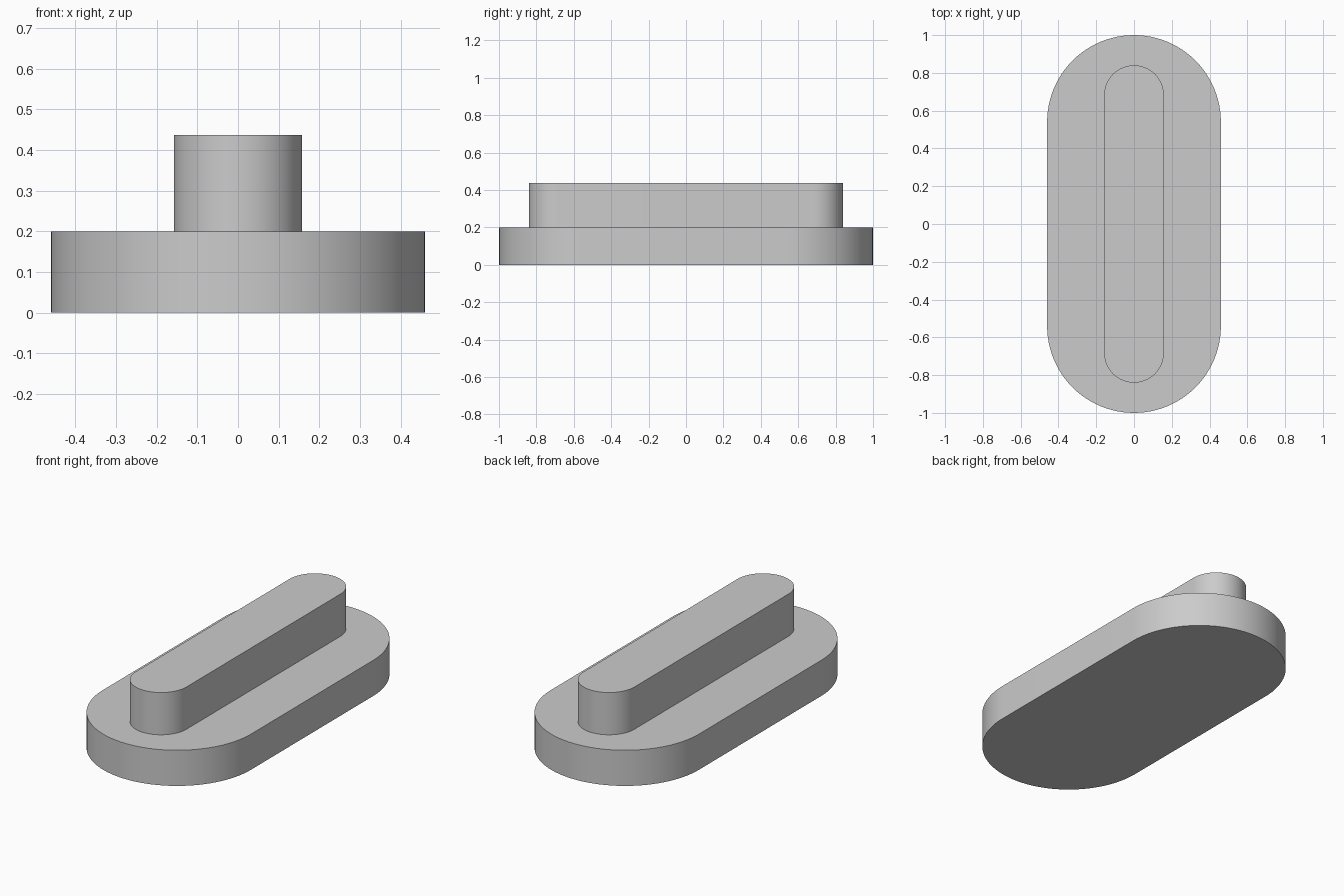
import bpy, bmesh, math

if "Cube" in bpy.data.objects:
    bpy.data.objects.remove(bpy.data.objects["Cube"])

SEG = 48  # segments per rounded end


def stadium(bm, half_width, half_length, z):
    """Ring of vertices: two straight sides along y, semicircular ends."""
    ring = []
    for side in (1, -1):
        for i in range(SEG + 1):
            a = math.pi * i / SEG
            ring.append(bm.verts.new((
                side * half_width * math.cos(a),
                side * (half_length - half_width + half_width * math.sin(a)),
                z)))
    return ring


grey = bpy.data.materials.new("light grey")
grey.diffuse_color = (0.6, 0.6, 0.6, 1)
grey.use_nodes = True
grey.node_tree.nodes["Principled BSDF"].inputs["Base Color"].default_value = grey.diffuse_color

# One solid: wide rounded base, flat ledge, narrow raised ridge
bm = bmesh.new()
rings = [stadium(bm, *p) for p in (
    (0.46, 1.0, 0.0),      # base bottom
    (0.46, 1.0, 0.2),      # base top
    (0.158, 0.84, 0.2),    # ridge foot
    (0.158, 0.84, 0.437),  # ridge top
)]
n = len(rings[0])
for low, high in zip(rings, rings[1:]):
    for i in range(n):
        j = (i + 1) % n
        bm.faces.new((low[i], low[j], high[j], high[i]))
bm.faces.new(rings[0][::-1])
bm.faces.new(rings[-1])
bmesh.ops.recalc_face_normals(bm, faces=bm.faces)

mesh = bpy.data.meshes.new("base_with_ridge")
bm.to_mesh(mesh)
bm.free()
mesh.materials.append(grey)
body = bpy.data.objects.new("base_with_ridge", mesh)
bpy.context.collection.objects.link(body)

# Smooth rounded ends, sharp rims
bpy.context.view_layer.objects.active = body
body.select_set(True)
bpy.ops.object.shade_smooth_by_angle(angle=math.radians(30))
